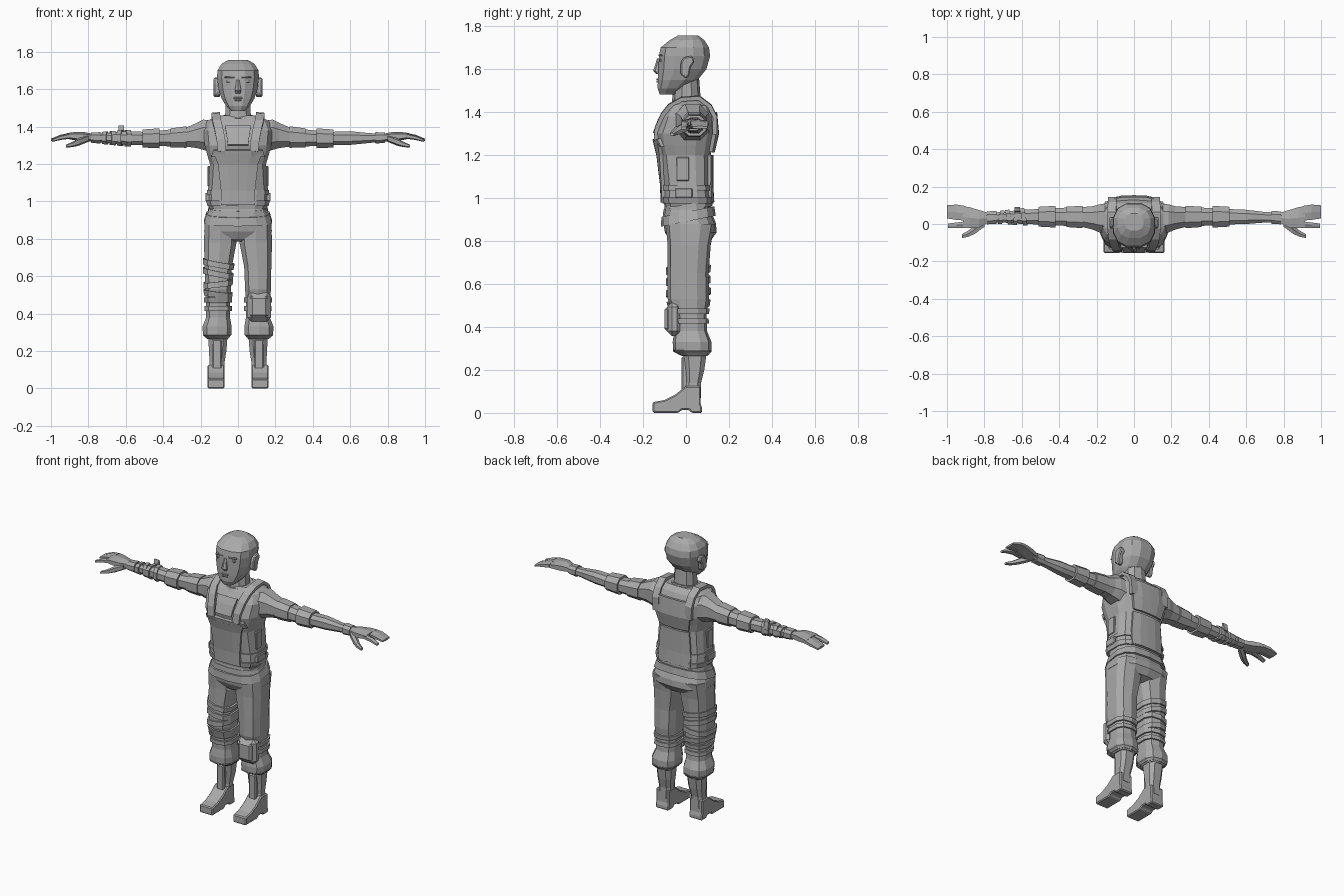
import bpy, bmesh, math
from mathutils import Vector

grey = bpy.data.materials.new("plain grey")
grey.diffuse_color = (0.4, 0.4, 0.4, 1)


def finish(name, bm, bevel=0, solid=0):
    bmesh.ops.recalc_face_normals(bm, faces=bm.faces)
    me = bpy.data.meshes.new(name)
    bm.to_mesh(me)
    bm.free()
    me.materials.append(grey)
    ob = bpy.data.objects.new(name, me)
    bpy.context.collection.objects.link(ob)
    if solid:
        mod = ob.modifiers.new("thickness", 'SOLIDIFY')
        mod.thickness, mod.offset = solid, 0
    if bevel:
        mod = ob.modifiers.new("bevel", 'BEVEL')
        mod.width, mod.segments = bevel, 1
    return ob


def unit_ring(n, e):
    pts = []
    for i in range(n):
        a = (i + .5) * 2 * math.pi / n
        c, s = math.cos(a), math.sin(a)
        pts.append((math.copysign(abs(c) ** (2 / e), c), math.copysign(abs(s) ** (2 / e), s)))
    m = max(abs(p[0]) for p in pts)
    k = max(abs(p[1]) for p in pts)
    return [(p[0] / m, p[1] / k) for p in pts]


def loft(name, secs, axis='Z', m=1, n=10, e=2.6, tilt=(0, 0), bevel=0):
    """Rings (t, a0, a1, b0, b1): a, b are x, y along Z, or y, z along X."""
    bm = bmesh.new()
    rings = []
    for t, a0, a1, b0, b1 in secs:
        ring = []
        for u, v in unit_ring(n, e):
            a = (a0 + a1) / 2 + u * (a1 - a0) / 2
            b = (b0 + b1) / 2 + v * (b1 - b0) / 2
            w = t + tilt[0] * u * (a1 - a0) / 2 + tilt[1] * b
            ring.append(bm.verts.new((a * m, b, w) if axis == 'Z' else (w * m, a, b)))
        rings.append(ring)
    for r, s in zip(rings, rings[1:]):
        for i in range(n):
            j = (i + 1) % n
            bm.faces.new((r[i], r[j], s[j], s[i]))
    bm.faces.new(rings[0])
    bm.faces.new(rings[-1])
    return finish(name, bm, bevel)


def at(secs, t):
    for p, q in zip(secs, secs[1:]):
        if min(p[0], q[0]) <= t <= max(p[0], q[0]):
            f = (t - p[0]) / (q[0] - p[0])
            return [x + (y - x) * f for x, y in zip(p, q)]
    return list(secs[-1])


def band(name, secs, t0, t1, grow, **kw):
    """Raised band wrapped round a lofted part."""
    rows = []
    for t in (t0, t1):
        _, a0, a1, b0, b1 = at(secs, t)
        rows.append((t, a0 - grow, a1 + grow, b0 - grow, b1 + grow))
    return loft(name, rows, **kw)


def box(name, x, y, z, m=1, bevel=0):
    bm = bmesh.new()
    bmesh.ops.create_cube(bm, size=1)
    for v in bm.verts:
        v.co = Vector((m * (sum(x) / 2 + v.co.x * (x[1] - x[0])),
                       sum(y) / 2 + v.co.y * (y[1] - y[0]),
                       sum(z) / 2 + v.co.z * (z[1] - z[0])))
    return finish(name, bm, bevel)


def prism(name, prof, x0, x1, m=1, bevel=0):
    bm = bmesh.new()
    f = bm.faces.new([bm.verts.new((x0 * m, y, z)) for y, z in prof])
    g = bmesh.ops.extrude_face_region(bm, geom=[f])
    for v in g['geom']:
        if isinstance(v, bmesh.types.BMVert):
            v.co.x = x1 * m
    return finish(name, bm, bevel)


def sheet(name, rows, thick=.02):
    """Plate through rows of points."""
    bm = bmesh.new()
    vs = [[bm.verts.new(p) for p in r] for r in rows]
    for r, s in zip(vs, vs[1:]):
        for i in range(len(r) - 1):
            bm.faces.new((r[i], r[i + 1], s[i + 1], s[i]))
    return finish(name, bm, solid=thick)


# torso
torso = [(z, -w, w, f, b) for z, w, f, b in (
    (.96, .15, -.10, .12), (1.0, .163, -.105, .12), (1.06, .16, -.105, .115),
    (1.2, .15, -.122, .115), (1.25, .165, -.135, .125), (1.3, .178, -.145, .138),
    (1.38, .185, -.115, .138), (1.43, .165, -.08, .115), (1.458, .11, -.055, .085))]
loft("torso", torso, n=14, e=3.2)
band("vest_hem", torso, .975, 1.005, .008, n=14, e=3.2)
band("vest_waist_band", torso, 1.035, 1.06, .006, n=14, e=3.2)


def on_torso(x, z, side, off=.006):
    _, a0, a1, b0, b1 = at(torso, z)
    k = (1 - min(abs(x) / a1, .97) ** 3.2) ** (1 / 3.2)
    return (x, (b0 + b1) / 2 + side * ((b1 - b0) / 2 * k + off), z)


def panel(name, rows, side, cols=5, off=.006):
    sheet(name, [[on_torso(x0 + (x1 - x0) * i / (cols - 1), z, side, off) for i in range(cols)]
                 for z, x0, x1 in rows])


# vest plates
panel("bib", [(.98, -.09, .09), (1.06, -.09, .09), (1.2, -.105, .105), (1.255, -.125, .125)], -1)
panel("chest_guard", [(1.24, -.14, .14), (1.275, -.13, .13)], -1)
panel("yoke", [(1.30, -.055, .055), (1.36, -.062, .062), (1.40, -.07, .07)], -1, off=.0)
panel("back_plate", [(1.215, -.10, .10), (1.3, -.12, .12), (1.40, -.13, .13)], 1)
panel("lower_back_plate", [(.98, -.11, .11), (1.06, -.11, .11), (1.2, -.10, .10)], 1, off=.002)
for m, side in ((-1, "right"), (1, "left")):
    # shoulder straps run over the top from chest to back
    path = [(x, on_torso(x, z, s)[1], z) for x, z, s in
            ((.085, 1.27, -1), (.09, 1.33, -1), (.102, 1.39, -1), (.112, 1.43, -1))]
    path += [(.118, -.02, 1.462), (.118, .06, 1.468)]
    path += [(x, on_torso(x, z, 1)[1], z) for x, z in ((.115, 1.43), (.115, 1.38), (.112, 1.3))]
    sheet(side + "_strap", [[((x - .022) * m, y, z), ((x + .024) * m, y, z - .004)] for x, y, z in path])
    box(side + "_side_panel", (.145, .163), (-.045, .015), (1.08, 1.19), m, .004)
    box(side + "_side_buckle", (.15, .175), (-.05, .03), (1.0, 1.045), m, .004)

# neck, collar and head
neck = [(1.40, -.085, .085, -.08, .085), (1.44, -.07, .07, -.067, .07), (1.57, -.062, .062, -.05, .06)]
loft("neck", neck, n=10, e=2.2)
loft("collar", [(1.42, -.1, .1, -.095, .09), (1.455, -.082, .082, -.075, .08)], n=10, e=2.2, tilt=(0, .15))
head = [(z, -w, w, f, b) for z, w, f, b in (
    (1.482, .035, -.122, -.05), (1.51, .064, -.132, 0), (1.55, .088, -.131, .055),
    (1.6, .104, -.128, .095), (1.66, .112, -.126, .112), (1.70, .11, -.118, .107),
    (1.735, .088, -.075, .085), (1.757, .05, -.035, .055))]
loft("head", head, n=12, e=2.5)
loft("nose", [(1.65, -.007, .007, -.134, -.11), (1.592, -.017, .017, -.153, -.11),
              (1.576, -.013, .013, -.138, -.11)], n=6, e=2.2)
box("upper_lip", (-.024, .024), (-.138, -.12), (1.55, 1.557), bevel=.002)
box("lower_lip", (-.018, .018), (-.138, -.12), (1.537, 1.547), bevel=.002)
for m, side in ((-1, "right"), (1, "left")):
    prism(side + "_ear", [(-.025, 1.575), (0, 1.555), (.015, 1.57), (.022, 1.61), (.04, 1.635),
                          (.03, 1.662), (-.01, 1.655), (-.025, 1.63)], .095, .13, m, .006)
    box(side + "_brow", (.018, .072), (-.128, -.11), (1.66, 1.668), m, .002)
    box(side + "_eye", (.025, .062), (-.124, -.11), (1.636, 1.647), m, .002)

# pelvis and belts
pelvis = [(.985, -.145, .145, -.095, .11), (.93, -.165, .165, -.105, .12), (.88, -.178, .178, -.105, .14),
          (.84, -.181, .181, -.098, .142), (.80, -.15, .15, -.075, .115), (.785, -.06, .06, -.05, .07)]
loft("pelvis", pelvis, n=14, e=2.8)
loft("belt", [(.89, -.182, .182, -.117, .138), (.935, -.168, .168, -.114, .132)], n=14, e=2.8, tilt=(0, .2))
loft("waistband", [(.94, -.16, .16, -.107, .124), (.968, -.158, .158, -.105, .122)], n=14, e=2.8, tilt=(0, .2))

# legs, boots and feet
leg = [(.88, .02, .178, -.095, .135), (.78, .008, .182, -.085, .115), (.65, .033, .178, -.085, .105),
       (.53, .038, .176, -.085, .107), (.45, .043, .17, -.06, .095), (.38, .043, .17, -.055, .098),
       (.33, .034, .19, -.062, .118), (.285, .036, .187, -.06, .118), (.265, .055, .165, -.02, .1)]
boot = [(.29, .055, .16, -.015, .098), (.2, .062, .155, -.004, .085),
        (.14, .072, .152, .0, .07), (.07, .074, .158, -.02, .07)]
foot = [(-.155, 0), (-.155, .05), (-.1, .06), (-.05, .085), (0, .125), (.068, .125), (.068, .04),
        (.074, .03), (.074, 0), (.025, 0), (.015, .014), (-.02, .014), (-.035, 0)]
for m, side in ((-1, "right"), (1, "left")):
    loft(side + "_trouser_leg", leg, m=m, n=10, e=2.8)
    band(side + "_trouser_cuff", leg, .272, .292, .002, m=m, e=2.8)
    loft(side + "_boot_shaft", boot, m=m, n=8, e=3)
    prism(side + "_foot", foot, .072, .163, m, .007)
    box(side + "_boot_tongue", (.088, .138), (-.02, .03), (.1, .262), m, .006)
    for k in range(2):
        band("%s_knee_strap_%d" % (side, k), leg, .415 + .045 * k, .44 + .045 * k, .01, m=m, e=2.8)
# wrapped strips on one thigh, pad on the other knee
for k, (z, t) in enumerate(((.665, .18), (.615, .2), (.56, -.12), (.505, .12))):
    band("thigh_wrap_%d" % k, leg, z - .015, z + .015, .009, m=-1, e=2.8, tilt=(t, .06))
box("knee_pad", (.048, .176), (-.088, -.02), (.358, .515), bevel=.022)
box("knee_pad_face", (.064, .16), (-.1, -.06), (.378, .495), bevel=.014)

# arms: rings give y then z ranges
arm = [(.13, -.06, .11, 1.26, 1.43), (.185, -.045, .105, 1.275, 1.437), (.22, -.03, .095, 1.285, 1.42),
       (.28, -.015, .09, 1.293, 1.393), (.4, -.008, .086, 1.295, 1.38), (.51, -.002, .08, 1.3, 1.372),
       (.6, .0, .076, 1.302, 1.375), (.7, .008, .064, 1.312, 1.365), (.8, .005, .06, 1.322, 1.36)]
palm = [(.78, .005, .06, 1.322, 1.362), (.83, -.02, .075, 1.32, 1.372),
        (.88, -.022, .09, 1.328, 1.37), (.915, -.02, .095, 1.335, 1.365)]
fingers = [(.9, .018, .096, 1.334, 1.366), (.95, .022, .104, 1.33, 1.356), (1.0, .03, .1, 1.322, 1.335)]
index = [(.9, -.022, .014, 1.335, 1.363), (.95, -.022, .008, 1.328, 1.352), (.995, -.022, .002, 1.318, 1.332)]
thumb = [(.8, -.015, .03, 1.318, 1.355), (.85, -.052, -.005, 1.298, 1.338),
         (.885, -.068, -.035, 1.29, 1.318), (.92, -.075, -.055, 1.288, 1.303)]
for m, side in ((-1, "right"), (1, "left")):
    kw = dict(axis='X', m=m, n=8, e=2.4)
    loft(side + "_arm", arm, **kw)
    band(side + "_sleeve_cuff", arm, .275, .36, .006, **kw)
    band(side + "_elbow_band", arm, .42, .51, .012, **kw)
    band(side + "_wrist_cuff", arm, .735, .785, .007, **kw)
    kw.update(n=6, e=2.6)
    for part, secs in (("palm", palm), ("fingers", fingers), ("index_finger", index), ("thumb", thumb)):
        loft(side + "_" + part, secs, **kw)
# forearm wraps with a small knotted end
for k, x in enumerate((.59, .63, .67, .71)):
    band("forearm_wrap_%d" % k, arm, x - .012, x + .012, .008, axis='X', m=-1, n=8, e=2.4,
         tilt=(.2 * (-1) ** k, 0))
prism("wrap_knot", [(.06, 1.35), (.07, 1.405), (.08, 1.40), (.09, 1.35)], .61, .64, -1)
